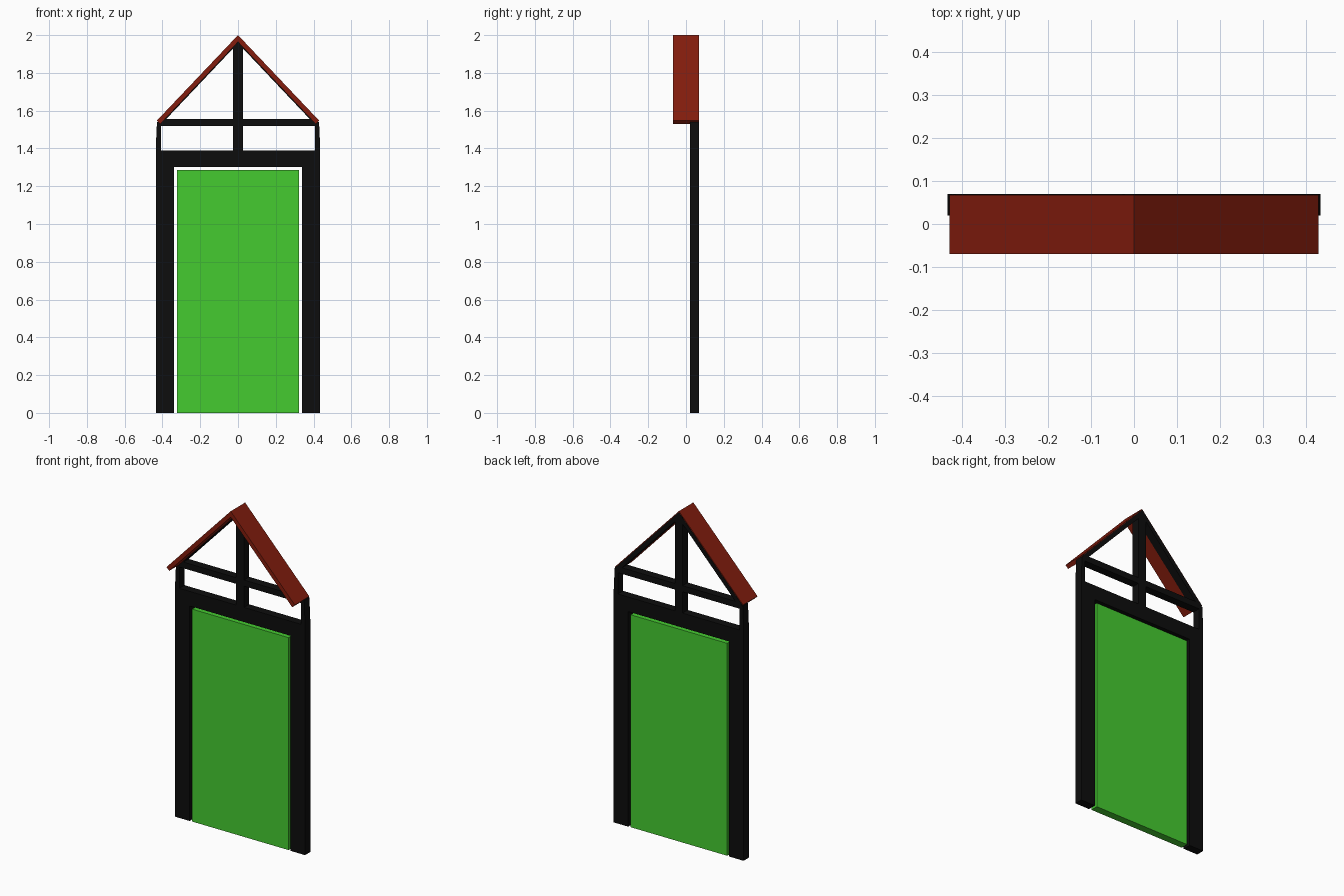
import bpy
import bmesh

if "Cube" in bpy.data.objects:
    bpy.data.objects.remove(bpy.data.objects["Cube"])


def material(name, rgb):
    m = bpy.data.materials.new(name)
    m.diffuse_color = (*rgb, 1)
    m.use_nodes = True
    m.node_tree.nodes["Principled BSDF"].inputs["Base Color"].default_value = m.diffuse_color
    return m


BLACK = material("black_timber", (0.004, 0.004, 0.004))
GREEN = material("green_panel", (0.06, 0.60, 0.03))
RED = material("red_roof", (0.23, 0.012, 0.004))


def prism(name, profile, y0, y1, mat):
    """Extrude an x-z profile from y0 to y1."""
    bm = bmesh.new()
    face = bm.faces.new([bm.verts.new((x, y0, z)) for x, z in profile])
    ext = bmesh.ops.extrude_face_region(bm, geom=[face])
    verts = [v for v in ext["geom"] if isinstance(v, bmesh.types.BMVert)]
    bmesh.ops.translate(bm, verts=verts, vec=(0, y1 - y0, 0))
    bmesh.ops.recalc_face_normals(bm, faces=bm.faces)
    me = bpy.data.meshes.new(name)
    bm.to_mesh(me)
    bm.free()
    me.materials.append(mat)
    ob = bpy.data.objects.new(name, me)
    bpy.context.collection.objects.link(ob)
    return ob


def rect(x0, x1, z0, z1):
    return [(x0, z0), (x1, z0), (x1, z1), (x0, z1)]


F, B = 0.02, 0.07  # front and back of the timber frame

# door panel
prism("door_panel", rect(-0.323, 0.323, 0, 1.286), 0.022, 0.068, GREEN)

# horizontal beams and king post
prism("lintel", rect(-0.338, 0.338, 1.302, 1.39), F, B, BLACK)
prism("tie_beam", rect(-0.42, 0.42, 1.519, 1.556), F, B, BLACK)
prism("king_post", rect(-0.026, 0.026, 1.39, 1.97), F, B, BLACK)

# mirrored sides: stepped post, rafter and roof board
for side, s in (("left", -1), ("right", 1)):
    post = [(0.338, 0), (0.435, 0), (0.435, 1.41), (0.429, 1.54),
            (0.407, 1.54), (0.407, 1.39), (0.338, 1.39)]
    rafter = [(0, 1.993), (0.426, 1.545), (0.408, 1.526), (0, 1.957)]
    roof = [(0, 2.0), (0.43, 1.547), (0.412, 1.529), (0, 1.964)]
    for name, profile, y0, y1, mat in (("post", post, F, B, BLACK),
                                       ("rafter", rafter, F, B, BLACK),
                                       ("roof_board", roof, -0.07, 0.068, RED)):
        prism(f"{side}_{name}", [(s * x, z) for x, z in profile], y0, y1, mat)
